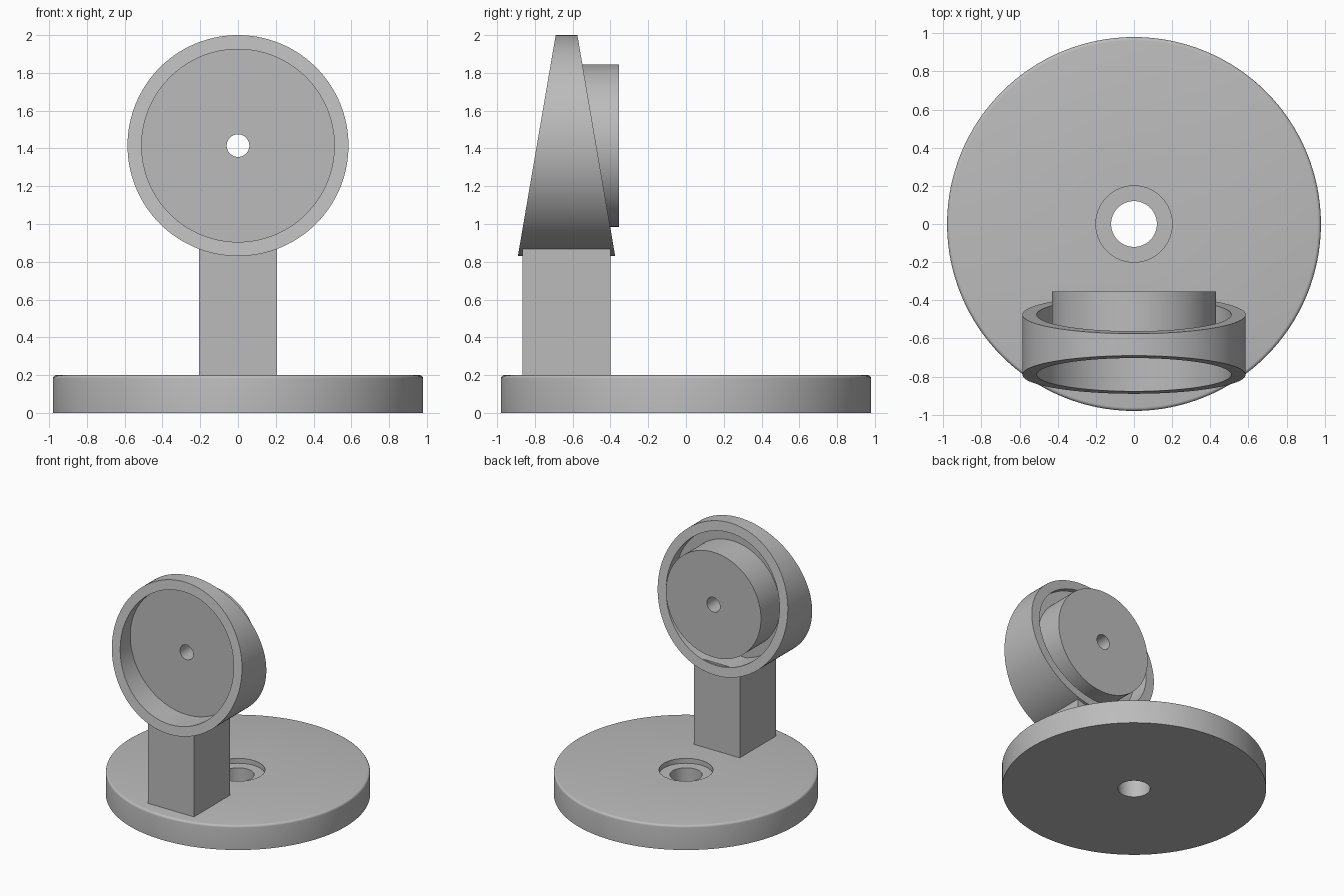
import bpy
import bmesh
from math import sin, cos, pi, radians

cube = bpy.data.objects.get("Cube")
if cube:
    bpy.data.objects.remove(cube)

SEGMENTS = 128
GREY = (0.5, 0.5, 0.5, 1)

grey = bpy.data.materials.new("plain grey")
grey.use_nodes = True
grey.diffuse_color = GREY
grey.node_tree.nodes["Principled BSDF"].inputs["Base Color"].default_value = GREY


def finish(name, bm):
    bmesh.ops.recalc_face_normals(bm, faces=bm.faces)
    mesh = bpy.data.meshes.new(name)
    bm.to_mesh(mesh)
    bm.free()
    mesh.materials.append(grey)
    obj = bpy.data.objects.new(name, mesh)
    bpy.context.collection.objects.link(obj)
    bpy.ops.object.select_all(action="DESELECT")
    obj.select_set(True)
    bpy.context.view_layer.objects.active = obj
    bpy.ops.object.shade_smooth_by_angle(angle=radians(30))
    return obj


def lathe(name, profile, place):
    """Spin a closed (radius, position) profile; place turns it into a point."""
    bm = bmesh.new()
    loops = []
    for i in range(SEGMENTS):
        a = 2 * pi * i / SEGMENTS
        loops.append([bm.verts.new(place(r * cos(a), r * sin(a), p)) for r, p in profile])
    n = len(profile)
    for i in range(SEGMENTS):
        here, there = loops[i], loops[(i + 1) % SEGMENTS]
        for j in range(n):
            k = (j + 1) % n
            bm.faces.new((here[j], here[k], there[k], there[j]))
    return finish(name, bm)


# Round base with a rounded top rim and a counterbored centre hole
R, H, ROUND = 0.98, 0.2, 0.018
rim = [(R - ROUND + ROUND * cos(t * pi / 8), H - ROUND + ROUND * sin(t * pi / 8))
       for t in range(5)]
lathe("base",
      [(0.12, 0), (R, 0)] + rim + [(0.2, H), (0.2, 0.16), (0.12, 0.16)],
      lambda u, v, z: (u, v, z))

# Square post, stepped at the top where it passes behind the web
bm = bmesh.new()
side = [(-0.865, 0.19), (-0.4, 0.19), (-0.4, 0.92),
        (-0.63, 0.92), (-0.63, 0.88), (-0.865, 0.88)]
face = bm.faces.new([bm.verts.new((-0.207, y, z)) for y, z in side])
new = bmesh.ops.extrude_face_region(bm, geom=[face])["geom"]
bmesh.ops.translate(bm, vec=(0.414, 0, 0),
                    verts=[g for g in new if isinstance(g, bmesh.types.BMVert)])
finish("post", bm)

# Wedge-shaped ring with a web, a rear hub and a small through hole
CENTRE, OUTER, INNER, HUB, HOLE = 1.415, 0.585, 0.51, 0.43, 0.06
WEB_FRONT, WEB_BACK, HUB_BACK = -0.665, -0.6, -0.355


def head_point(u, v, p):
    if p == "front":
        y = -0.79 + 0.171 * v
    elif p == "back":
        y = -0.475 - 0.171 * v
    else:
        y = p
    return (u, y, CENTRE + v)


lathe("ring_head",
      [(OUTER, "front"), (OUTER, "back"), (INNER, "back"), (INNER, WEB_BACK),
       (HUB, WEB_BACK), (HUB, HUB_BACK), (HOLE, HUB_BACK), (HOLE, WEB_FRONT),
       (INNER, WEB_FRONT), (INNER, "front")],
      head_point)
